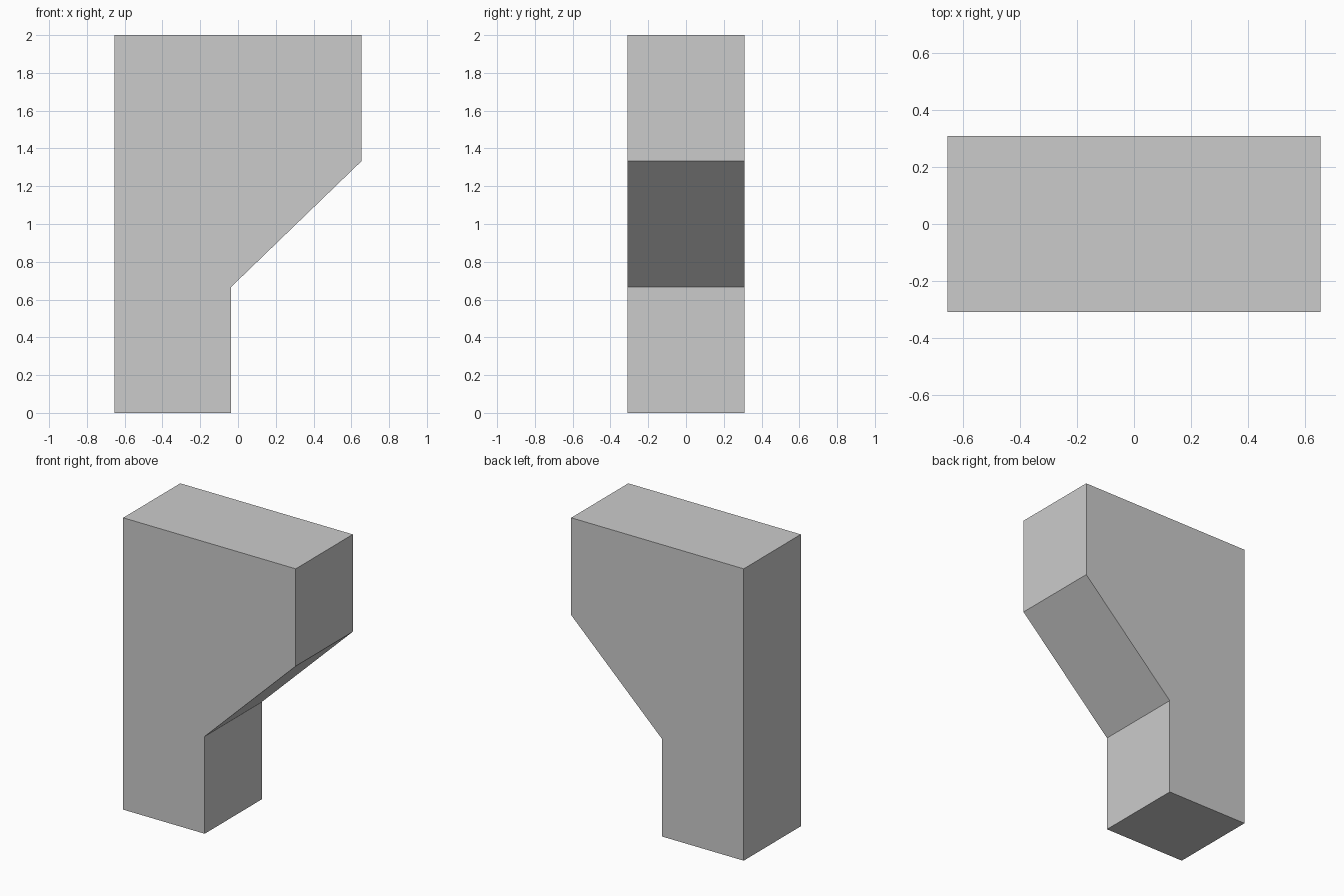
import bpy
import bmesh

if "Cube" in bpy.data.objects:
    bpy.data.objects.remove(bpy.data.objects["Cube"])

HALF_W, HALF_D = 0.654, 0.309
LEG_X = -HALF_W + 2 * HALF_D  # square leg

# Bracket side profile (x, z), counter-clockwise seen from the front
profile = [
    (-HALF_W, 0), (LEG_X, 0), (LEG_X, 0.667),
    (HALF_W, 1.333), (HALF_W, 2), (-HALF_W, 2),
]

# Extrude the profile from front to back
bm = bmesh.new()
face = bm.faces.new([bm.verts.new((x, -HALF_D, z)) for x, z in profile])
ext = bmesh.ops.extrude_face_region(bm, geom=[face], use_keep_orig=True)
verts = [g for g in ext["geom"] if isinstance(g, bmesh.types.BMVert)]
bmesh.ops.translate(bm, verts=verts, vec=(0, 2 * HALF_D, 0))
bmesh.ops.recalc_face_normals(bm, faces=bm.faces)

mesh = bpy.data.meshes.new("bracket_block")
bm.to_mesh(mesh)
bm.free()
bpy.context.collection.objects.link(bpy.data.objects.new("bracket_block", mesh))
